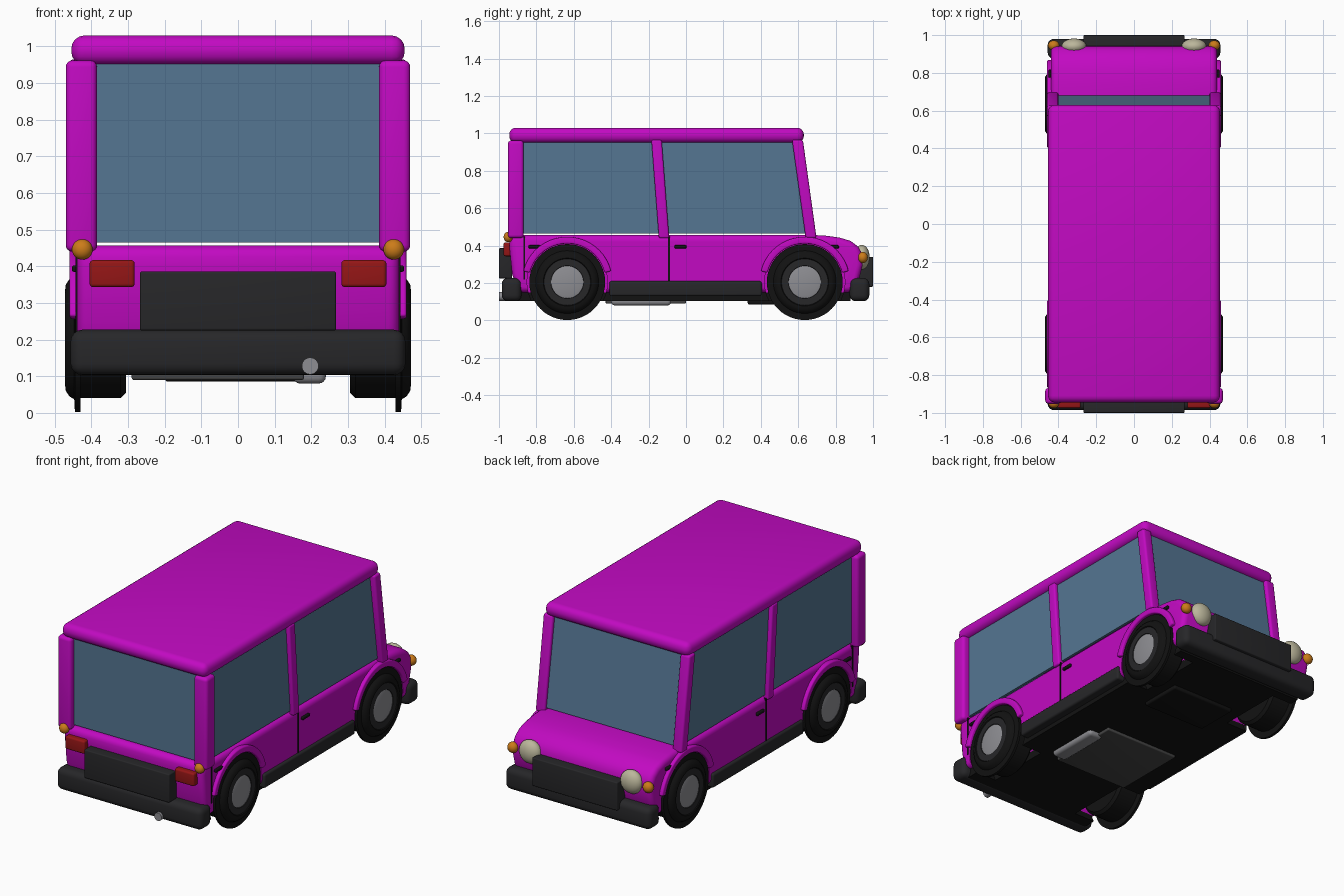
import bpy, bmesh
from math import sin, cos, pi, radians
from mathutils import Vector, Matrix

if "Cube" in bpy.data.objects:
    bpy.data.objects.remove(bpy.data.objects["Cube"])


def material(name, rgb):
    m = bpy.data.materials.new(name)
    m.diffuse_color = (*rgb, 1)
    m.use_nodes = True
    m.node_tree.nodes["Principled BSDF"].inputs["Base Color"].default_value = m.diffuse_color
    return m


PAINT = material("paint", (0.54, 0.003, 0.54))
GLASS = material("glass", (0.09, 0.18, 0.29))
TRIM = material("dark_trim", (0.02, 0.02, 0.022))
BLACK = material("black", (0.006, 0.006, 0.006))
METAL = material("metal", (0.27, 0.27, 0.29))
STEEL = material("dark_steel", (0.06, 0.06, 0.06))
RED = material("red_lens", (0.3, 0.008, 0.008))
AMBER = material("amber_lens", (0.6, 0.2, 0.01))
CREAM = material("cream_lens", (0.5, 0.47, 0.33))


def finish(name, bm, mat):
    bmesh.ops.recalc_face_normals(bm, faces=bm.faces)
    me = bpy.data.meshes.new(name)
    bm.to_mesh(me)
    bm.free()
    ob = bpy.data.objects.new(name, me)
    bpy.context.collection.objects.link(ob)
    if mat:
        me.materials.append(mat)
    smooth(ob)
    return ob


def smooth(ob):
    bpy.ops.object.select_all(action='DESELECT')
    ob.select_set(True)
    bpy.context.view_layer.objects.active = ob
    bpy.ops.object.shade_smooth_by_angle(angle=radians(35))


def prism(name, yz, x0, x1, mat, bevel=0.0):
    """Side profile in y,z extruded from x0 to x1, with rounded edges."""
    bm = bmesh.new()
    face = bm.faces.new([bm.verts.new((x0, y, z)) for y, z in yz])
    ext = bmesh.ops.extrude_face_region(bm, geom=[face], use_keep_orig=True)
    new = [v for v in ext["geom"] if isinstance(v, bmesh.types.BMVert)]
    bmesh.ops.translate(bm, verts=new, vec=(x1 - x0, 0, 0))
    bmesh.ops.recalc_face_normals(bm, faces=bm.faces)
    if bevel:
        edges = [e for e in bm.edges if e.calc_face_angle(0) > 0.6]
        bmesh.ops.bevel(bm, geom=edges, offset=bevel, segments=4, profile=0.5,
                        affect='EDGES', clamp_overlap=True)
    return finish(name, bm, mat)


def box(name, x, y, z, mat, bevel=0.0):
    return prism(name, [(y[0], z[0]), (y[1], z[0]), (y[1], z[1]), (y[0], z[1])],
                 x[0], x[1], mat, bevel)


def ball(name, centre, radii, mat):
    bm = bmesh.new()
    bmesh.ops.create_uvsphere(bm, u_segments=24, v_segments=14, radius=1)
    bm.transform(Matrix.Translation(centre) @ Matrix.Diagonal((*radii, 1)))
    return finish(name, bm, mat)


def lathe(name, profile, y, z, side, mat):
    """Turn (x, radius) points around the axle."""
    bm = bmesh.new()
    vs = [bm.verts.new((side * x, y, z + r)) for x, r in profile]
    es = [bm.edges.new(p) for p in zip(vs, vs[1:])]
    bmesh.ops.spin(bm, geom=vs + es, cent=(0, y, z), axis=(1, 0, 0),
                   angle=2 * pi, steps=48)
    bmesh.ops.remove_doubles(bm, verts=bm.verts, dist=1e-5)
    return finish(name, bm, mat)


def cyl_y(name, x, z, r, y0, y1, mat):
    ring = [(x + r * cos(a), z + r * sin(a)) for a in (i * pi / 12 for i in range(24))]
    bm = bmesh.new()
    f = bm.faces.new([bm.verts.new((px, y0, pz)) for px, pz in ring])
    ext = bmesh.ops.extrude_face_region(bm, geom=[f], use_keep_orig=True)
    bmesh.ops.translate(bm, vec=(0, y1 - y0, 0),
                        verts=[v for v in ext["geom"] if isinstance(v, bmesh.types.BMVert)])
    return finish(name, bm, mat)


# Lower body with rounded bonnet, and the floor pan
body = prism("body", [(-0.90, 0.15), (0.89, 0.15), (0.925, 0.22), (0.945, 0.30),
                      (0.94, 0.36), (0.92, 0.395), (0.88, 0.425), (0.82, 0.443),
                      (0.74, 0.454), (0.66, 0.457), (-0.94, 0.457), (-0.945, 0.40),
                      (-0.93, 0.25)], -0.44, 0.44, PAINT, 0.03)
floor = box("floor_pan", (-0.41, 0.41), (-0.90, 0.88), (0.105, 0.17), BLACK)

# Wheel wells cut from both
WY, WZ = 0.635, 0.205
for y in (-WY, WY):
    for s in (-1, 1):
        cutter = prism("well_cutter",
                       [(y + 0.215 * cos(i * pi / 20), WZ + 0.215 * sin(i * pi / 20))
                        for i in range(40)], s * 0.28, s * 0.6, None)
        cutter.hide_render = True
        for ob in (body, floor):
            mod = ob.modifiers.new("well", 'BOOLEAN')
            mod.operation, mod.object, mod.solver = 'DIFFERENCE', cutter, 'EXACT'
            bpy.context.view_layer.objects.active = ob
            bpy.ops.object.modifier_apply(modifier=mod.name)
        bpy.data.objects.remove(cutter)
smooth(body)
smooth(floor)

# Roof
box("roof", (-0.455, 0.455), (-0.945, 0.63), (0.95, 1.03), PAINT, 0.036)

# Front and rear glass
prism("windscreen", [(0.665, 0.465), (0.68, 0.465), (0.605, 0.955), (0.59, 0.955)],
      -0.41, 0.41, GLASS)
box("rear_window", (-0.40, 0.40), (-0.92, -0.905), (0.465, 0.955), GLASS)

for s in (-1, 1):
    side = "right" if s > 0 else "left"
    # Pillars and side glass
    box(f"{side}_rear_pillar", (s * 0.385, s * 0.47), (-0.952, -0.868), (0.44, 0.962), PAINT, 0.018)
    prism(f"{side}_middle_pillar", [(-0.145, 0.44), (-0.09, 0.44), (-0.13, 0.965), (-0.185, 0.965)],
          s * 0.40, s * 0.452, PAINT, 0.01)
    prism(f"{side}_front_pillar", [(0.64, 0.44), (0.698, 0.44), (0.625, 0.965), (0.567, 0.965)],
          s * 0.40, s * 0.46, PAINT, 0.012)
    prism(f"{side}_side_window", [(-0.88, 0.465), (0.66, 0.465), (0.585, 0.955), (-0.88, 0.955)],
          s * 0.415, s * 0.43, GLASS)
    # Sill, door gaps and handles
    box(f"{side}_sill", (s * 0.38, s * 0.455), (-0.41, 0.405), (0.13, 0.21), TRIM, 0.012)
    for y, z0 in ((-0.09, 0.21), (-0.865, 0.22)):
        box(f"{side}_door_gap", (s * 0.43, s * 0.443), (y - 0.005, y + 0.005), (z0, 0.45), BLACK)
    for y in (-0.03, -0.81, 0.785):
        box(f"{side}_handle", (s * 0.43, s * 0.453), (y - 0.032, y + 0.032), (0.385, 0.402), BLACK, 0.005)
    # Lamps
    box(f"{side}_tail_light", (s * 0.282, s * 0.405), (-0.975, -0.92), (0.343, 0.417), RED, 0.01)
    ball(f"{side}_rear_indicator", (s * 0.425, -0.95, 0.446), (0.028, 0.025, 0.028), AMBER)
    ball(f"{side}_headlight", (s * 0.318, 0.94, 0.338), (0.066, 0.042, 0.066), CREAM)
    ball(f"{side}_front_indicator", (s * 0.425, 0.945, 0.336), (0.03, 0.027, 0.03), AMBER)
    # Wheels and arches
    for y, end in ((-WY, "rear"), (WY, "front")):
        lathe(f"{side}_{end}_tyre",
              [(0.305, 0), (0.305, 0.15), (0.32, 0.165), (0.43, 0.165), (0.43, 0.203),
               (0.445, 0.203), (0.447, 0.168), (0.46, 0.16), (0.47, 0.145), (0.472, 0.128),
               (0.464, 0.122), (0.462, 0)], y, WZ, s, BLACK)
        lathe(f"{side}_{end}_rim_ring", [(0.455, 0.128), (0.468, 0.124), (0.468, 0.088),
                                         (0.455, 0.084)], y, WZ, s, TRIM)
        lathe(f"{side}_{end}_hub", [(0.45, 0.086), (0.465, 0.086), (0.469, 0.07),
                                    (0.472, 0)], y, WZ, s, METAL)
        angles = [radians(14 + 152 * i / 20) for i in range(21)]
        arc = [(y + 0.242 * cos(a), WZ + 0.242 * sin(a)) for a in angles]
        arc += [(y + 0.206 * cos(a), WZ + 0.206 * sin(a)) for a in reversed(angles)]
        prism(f"{side}_{end}_arch", arc, s * 0.40, s * 0.46, PAINT, 0.008)

# Bumpers and plates
box("rear_bumper", (-0.457, 0.457), (-0.985, -0.88), (0.103, 0.227), TRIM, 0.032)
box("front_bumper", (-0.457, 0.457), (0.875, 0.98), (0.103, 0.227), TRIM, 0.032)
box("rear_panel", (-0.268, 0.268), (-1.0, -0.93), (0.225, 0.386), TRIM, 0.006)
box("front_grille", (-0.268, 0.268), (0.92, 1.0), (0.18, 0.34), TRIM, 0.006)

# Underside: engine tray, heat shield, silencer and tailpipe
box("engine_tray", (-0.20, 0.20), (0.33, 0.58), (0.085, 0.12), BLACK, 0.01)
box("heat_shield", (-0.29, 0.18), (-0.43, 0.0), (0.09, 0.12), STEEL, 0.006)
box("silencer", (0.15, 0.24), (-0.40, -0.08), (0.08, 0.13), METAL, 0.02)
cyl_y("tailpipe", 0.197, 0.128, 0.023, -1.0, -0.38, METAL)
